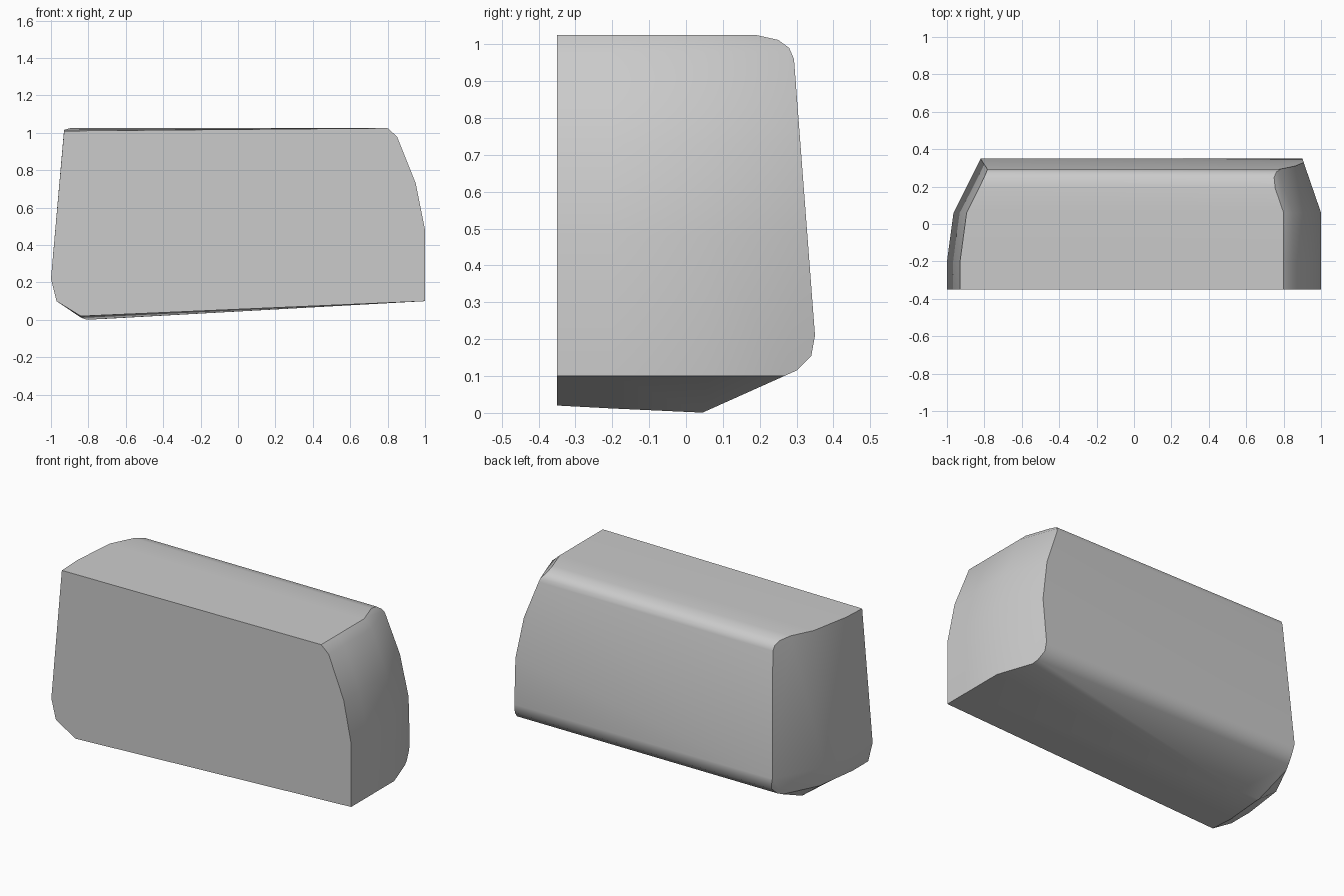
import bpy, bmesh, math
from mathutils import Vector

cube = bpy.data.objects.get("Cube")
if cube:
    bpy.data.objects.remove(cube, do_unlink=True)

# Plain grey material
grey = bpy.data.materials.new("plain_grey")
grey.use_nodes = True
colour = (0.6, 0.6, 0.6, 1)
grey.diffuse_color = colour
grey.node_tree.nodes["Principled BSDF"].inputs["Base Color"].default_value = colour

# Depth sections: y, inset of the -x end, inset of the +x end, tilt of the slanted corners
SECTIONS = [(-0.35, 0, 0, 0), (-0.2, 0, 0, 0.4), (0.06, 0.035, 0, 1), (0.35, 0.18, 0.1, 1)]


def outline(y, left, right, tilt):
    """Front outline of the block, pulled in at both ends."""
    ends_left = [(-0.93, 1.01 + 0.015 * tilt), (-1, 0.22), (-0.97, 0.1), (-0.84, 0.02 - 0.02 * tilt)]
    ends_right = [(1, 0.1), (1, 0.48), (0.95, 0.73), (0.85, 0.98), (0.8, 1.025)]
    return ([Vector((x + left, y, z)) for x, z in ends_left]
            + [Vector((x - right, y, z)) for x, z in ends_right])


# Loft the block from front to back
bm = bmesh.new()
rings = [[bm.verts.new(p) for p in outline(*s)] for s in SECTIONS]
for a, b in zip(rings, rings[1:]):
    n = len(a)
    for i in range(n):
        j = (i + 1) % n
        bm.faces.new((a[i], a[j], b[j], b[i]))
bm.faces.new(rings[0])
bm.faces.new(rings[-1])
bmesh.ops.recalc_face_normals(bm, faces=bm.faces)

# Trim the back to its rounded, leaning profile (y, z from bottom to top)
BACK = [(0.05, 0.003), (0.3, 0.115), (0.34, 0.155), (0.35, 0.21),
        (0.293, 0.96), (0.28, 0.99), (0.25, 1.012), (0.2, 1.023)]
for (y0, z0), (y1, z1) in zip(BACK, BACK[1:]):
    cut = bmesh.ops.bisect_plane(
        bm, geom=bm.verts[:] + bm.edges[:] + bm.faces[:], dist=1e-5,
        plane_co=(0, y0, z0), plane_no=(0, z1 - z0, y0 - y1), clear_outer=True)
    rim = [e for e in bm.edges if e.is_boundary]
    if rim:
        bmesh.ops.holes_fill(bm, edges=rim, sides=0)
bmesh.ops.recalc_face_normals(bm, faces=bm.faces)

mesh = bpy.data.meshes.new("rounded_block")
bm.to_mesh(mesh)
bm.free()
block = bpy.data.objects.new("rounded_block", mesh)
bpy.context.collection.objects.link(block)
mesh.materials.append(grey)

# Smooth the gentle bends, keep the corners crisp
bpy.ops.object.select_all(action='DESELECT')
block.select_set(True)
bpy.context.view_layer.objects.active = block
bpy.ops.object.shade_smooth_by_angle(angle=math.radians(35))
